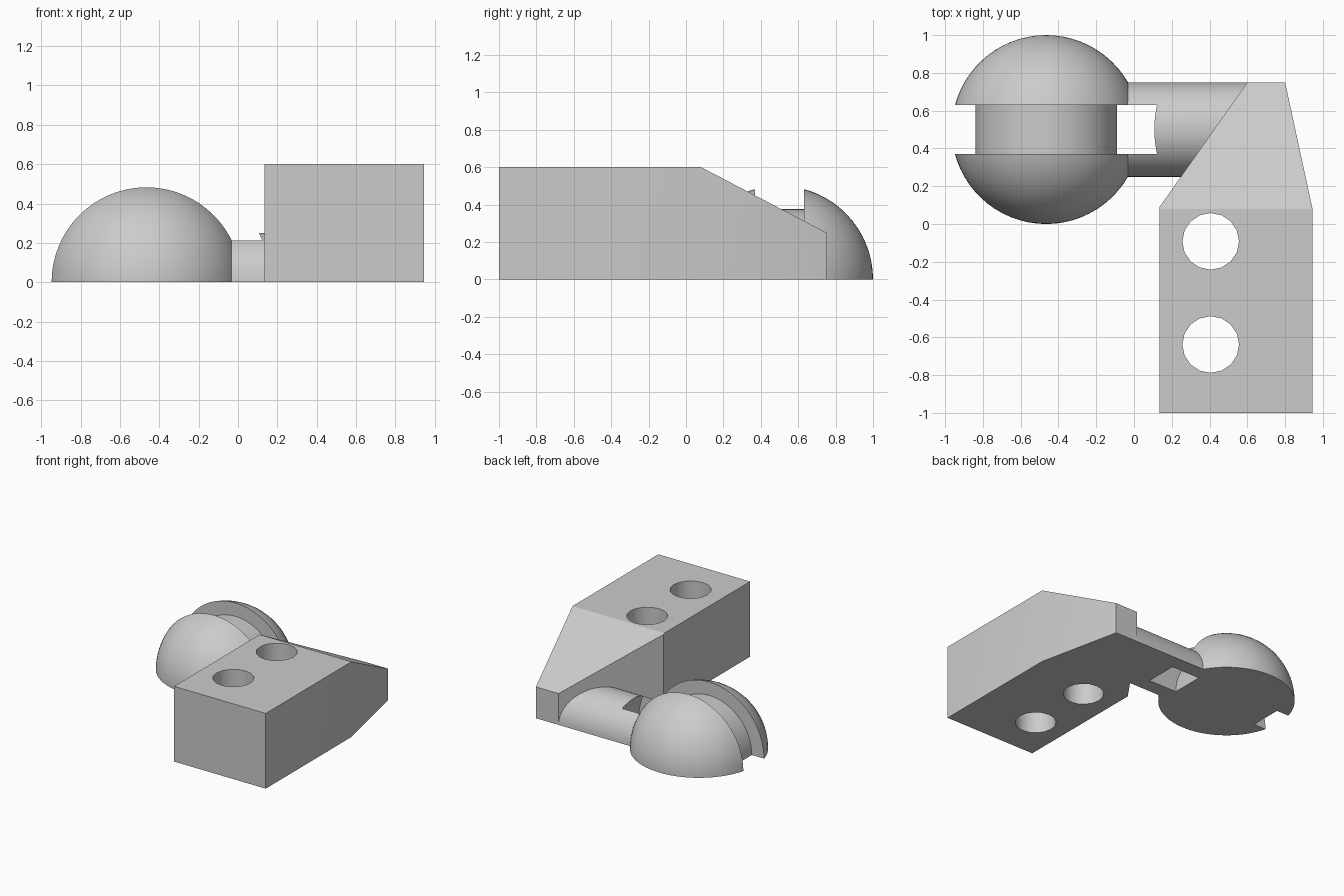
import bpy
import bmesh
from math import radians
from mathutils import Matrix, Vector

if "Cube" in bpy.data.objects:
    bpy.data.objects.remove(bpy.data.objects["Cube"])

BALL = Vector((-0.465, 0.5, 0))
SLOT = 0.26

grey = bpy.data.materials.new("light_grey")
grey.use_nodes = True
grey.diffuse_color = (0.6, 0.6, 0.6, 1)
grey.node_tree.nodes["Principled BSDF"].inputs["Base Color"].default_value = (0.6, 0.6, 0.6, 1)


def slice_off(bm, point, normal):
    """Remove everything on the normal side of a plane and cap the cut."""
    geom = bm.verts[:] + bm.edges[:] + bm.faces[:]
    cut = bmesh.ops.bisect_plane(bm, geom=geom, dist=1e-5, plane_co=point,
                                 plane_no=normal, clear_outer=True)["geom_cut"]
    edges = [e for e in cut if isinstance(e, bmesh.types.BMEdge)]
    bmesh.ops.contextual_create(bm, geom=edges)
    bmesh.ops.recalc_face_normals(bm, faces=bm.faces[:])


def finish(name, bm):
    mesh = bpy.data.meshes.new(name)
    bm.to_mesh(mesh)
    bm.free()
    obj = bpy.data.objects.new(name, mesh)
    bpy.context.collection.objects.link(obj)
    mesh.materials.append(grey)
    return obj


def cylinder(name, centre, radius, length, axis, sides=64, half=False):
    bm = bmesh.new()
    turn = Vector((0, 0, 1)).rotation_difference(Vector(axis)).to_matrix().to_4x4()
    bmesh.ops.create_cone(bm, cap_ends=True, segments=sides, radius1=radius,
                          radius2=radius, depth=length,
                          matrix=Matrix.Translation(centre) @ turn)
    if half:
        slice_off(bm, (0, 0, 0), (0, 0, -1))
    return finish(name, bm)


def activate(obj):
    bpy.ops.object.select_all(action='DESELECT')
    obj.select_set(True)
    bpy.context.view_layer.objects.active = obj


def carve(obj, cutter):
    cutter.hide_render = True
    activate(obj)
    mod = obj.modifiers.new("cut", 'BOOLEAN')
    mod.operation = 'DIFFERENCE'
    mod.solver = 'EXACT'
    mod.object = cutter
    bpy.ops.object.modifier_apply(modifier=mod.name)
    bpy.data.objects.remove(cutter)


def slot_cutter():
    return cylinder("slot_cutter", BALL, 0.625, SLOT, (0, 1, 0), 96)


# Half ball, split by the slot
bm = bmesh.new()
bmesh.ops.create_uvsphere(bm, u_segments=64, v_segments=33, radius=0.5,
                          matrix=Matrix.Translation(BALL) @ Matrix.Rotation(radians(90), 4, 'X'))
slice_off(bm, (0, 0, 0), (0, 0, -1))
ball = finish("half_ball", bm)
carve(ball, slot_cutter())

# Drum at the bottom of the slot
drum = cylinder("slot_drum", BALL, 0.375, SLOT, (0, 1, 0), half=True)

# Half-round neck, forked around the slot
neck = cylinder("neck", (0.27, 0.5, 0), 0.25, 0.7, (1, 0, 0), half=True)
carve(neck, slot_cutter())

# Tapered mounting block with a sloping nose
bm = bmesh.new()
outline = [(0.135, -1), (0.945, -1), (0.945, 0.08), (0.8, 0.75), (0.6, 0.75), (0.135, 0.09)]
base = bm.faces.new([bm.verts.new((x, y, 0)) for x, y in outline])
top = bmesh.ops.extrude_face_region(bm, geom=[base])["geom"]
bmesh.ops.translate(bm, vec=(0, 0, 0.6),
                    verts=[v for v in top if isinstance(v, bmesh.types.BMVert)])
bmesh.ops.recalc_face_normals(bm, faces=bm.faces[:])
slice_off(bm, (0, 0.08, 0.6), Vector((0, 0.35, 0.67)).normalized())
block = finish("mounting_block", bm)

# Two bolt holes through the block
for y in (-0.092, -0.638):
    carve(block, cylinder("hole_cutter", (0.406, y, 0.3), 0.15, 1, (0, 0, 1), 16))

for part in (ball, drum, neck, block):
    activate(part)
    bpy.ops.object.shade_smooth_by_angle(angle=radians(25))
